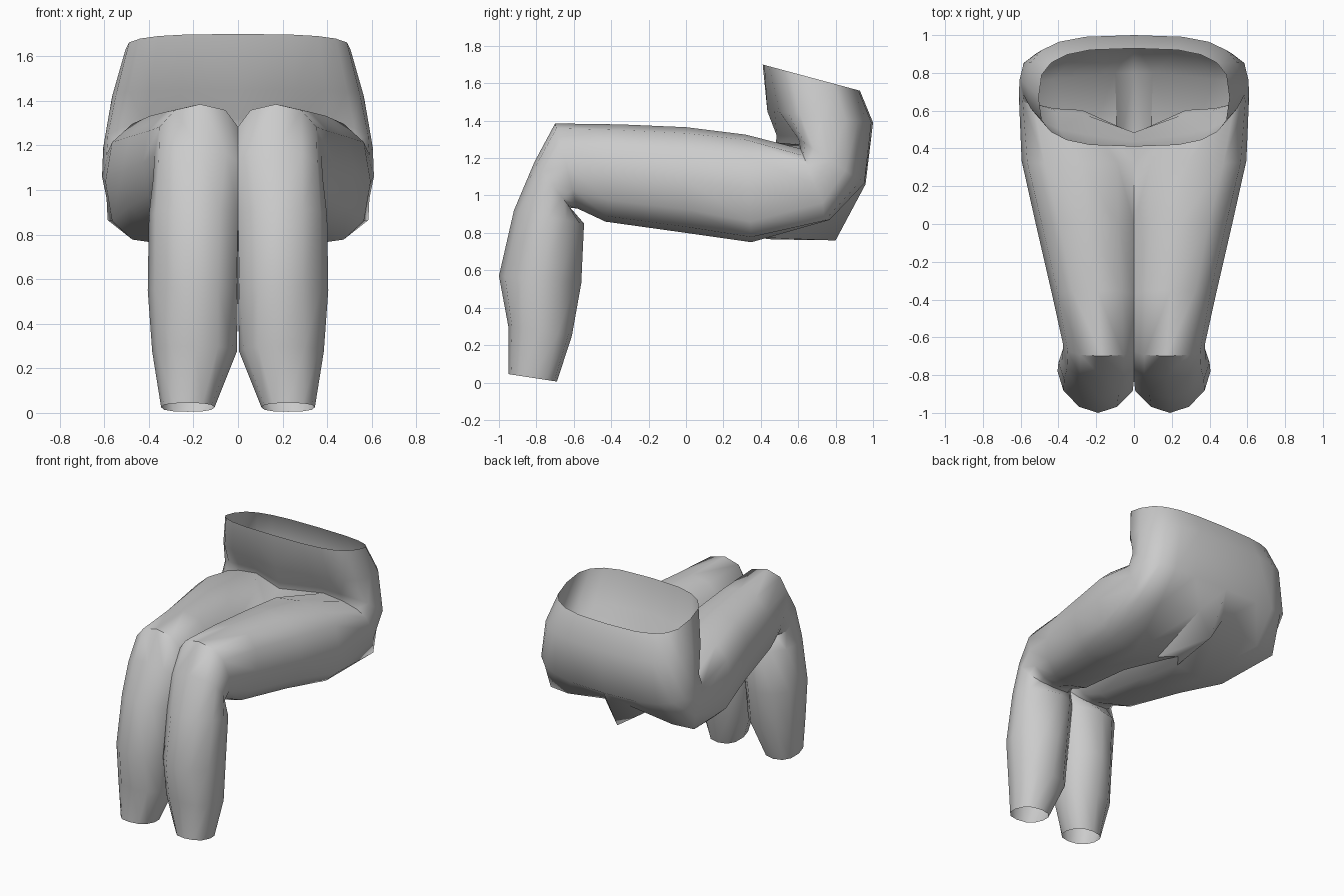
import bpy, bmesh, math

cube = bpy.data.objects.get("Cube")
if cube:
    bpy.data.objects.remove(cube, do_unlink=True)

N = 12  # points around each leg


def power(v, p):
    return math.copysign(abs(v) ** p, v)


def section(front, back, xc, xr, angle, p, bow=0.0):
    """Point on a rounded section stretched from a front/top to a back/bottom point."""
    s = (1 - power(math.cos(angle), p)) / 2
    x = max(0.0, xc + xr * power(math.sin(angle), p))
    y = front[0] + (back[0] - front[0]) * s
    z = front[1] + (back[1] - front[1]) * s
    return (x, y + bow * min(1, x / xr * 3) * (1 - s), z)


def leg_ring(front, back, xc, xr, p=0.85):
    return [section(front, back, xc, xr, math.tau * k / N, p) for k in range(N)]


def hip_ring(front, back, xr, p, bow):
    # half section on the centre plane; the innermost leg point sits mid-chord
    ring = [section(front, back, 0, xr, math.pi * ((k + 2) % N) / (N - 2), p, bow)
            for k in range(N)]
    ring[9] = (0, (front[0] + back[0]) / 2, (front[1] + back[1]) / 2)
    return [(0 if k in (8, 10) else x, y, z) for k, (x, y, z) in enumerate(ring)]


# Leg from hem over the knee to the crotch
legs = [leg_ring(*r) for r in (
    ((-.95, .045), (-.69, .005), .225, .12),
    ((-.95, .30), (-.61, .25), .195, .19),
    ((-1.0, .57), (-.56, .53), .19, .215, 1.1),
    ((-.92, .92), (-.545, .85), .185, .215, 1.05),
    ((-.81, 1.18), (-.62, .935), .17, .21),
    ((-.70, 1.385), (-.58, .93), .17, .205),
    ((-.35, 1.38), (-.43, .86), .195, .235),
    ((0, 1.365), (0, .80), .24, .28),
    ((.32, 1.325), (.35, .75), .28, .315, .7),
)]
# Seat, hips and waist
hips = [hip_ring(*r) for r in (
    ((.48, 1.28), (.78, .84), .61, .68, .12),
    ((.485, 1.32), (.96, 1.06), .605, .7, .09),
    ((.435, 1.45), (1.0, 1.39), .565, .67, .03),
    ((.41, 1.70), (.93, 1.56), .505, .66, 0),
)]
# Outer corner of the seat
hips[0][5] = (.585, .74, .865)
# Narrow fin of cloth hanging under the seat on the centre line
hips[0][7] = (.10, .80, .93)
hips[0][8] = (0, .80, .76)
legs[-1][8] = (0, .46, .765)

bm = bmesh.new()
rings = [[bm.verts.new(c) for c in ring] for ring in legs + hips]
for i, (a, b) in enumerate(zip(rings, rings[1:])):
    for k in range(N):
        if i >= len(legs) - 1 and k in (8, 9):
            continue  # no wall on the centre plane above the crotch
        j = (k + 1) % N
        bm.faces.new((a[k], a[j], b[j], b[k]))
bmesh.ops.delete(bm, geom=[v for v in bm.verts if not v.link_faces], context='VERTS')
bmesh.ops.recalc_face_normals(bm, faces=bm.faces)

mesh = bpy.data.meshes.new("trousers")
bm.to_mesh(mesh)
bm.free()
trousers = bpy.data.objects.new("trousers", mesh)
bpy.context.collection.objects.link(trousers)

# Plain cloth colour
cloth = bpy.data.materials.new("light grey cloth")
cloth.use_nodes = True
grey = (0.6, 0.6, 0.6, 1)
cloth.diffuse_color = grey
cloth.node_tree.nodes["Principled BSDF"].inputs["Base Color"].default_value = grey
mesh.materials.append(cloth)

mirror = trousers.modifiers.new("mirror", 'MIRROR')
mirror.use_clip = True
mirror.merge_threshold = 0.002

bpy.context.view_layer.objects.active = trousers
trousers.select_set(True)
bpy.ops.object.shade_smooth_by_angle(angle=math.radians(50))
